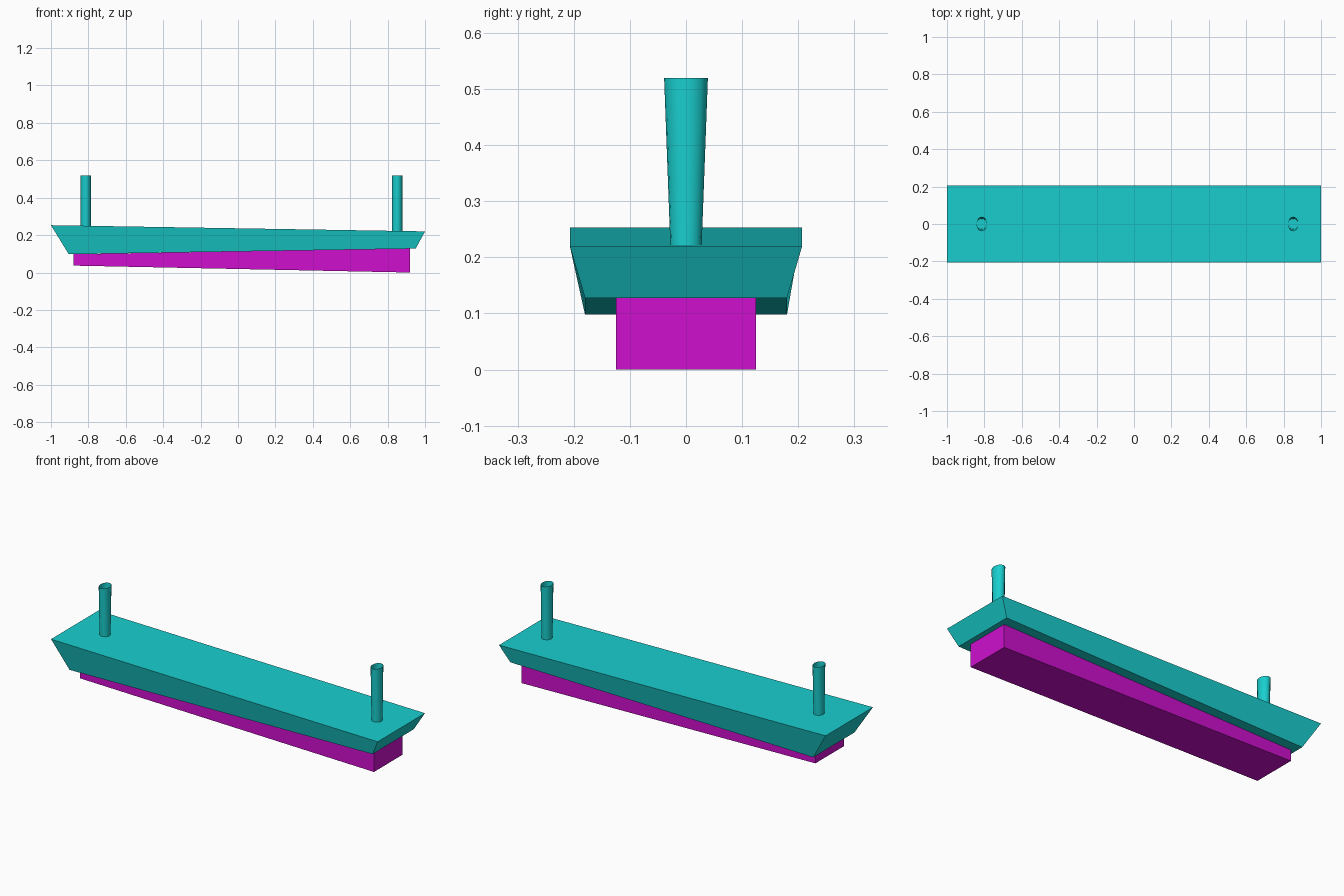
import bpy, math

if "Cube" in bpy.data.objects:
    bpy.data.objects.remove(bpy.data.objects["Cube"])


def material(name, color):
    m = bpy.data.materials.new(name)
    m.diffuse_color = color
    m.use_nodes = True
    m.node_tree.nodes["Principled BSDF"].inputs["Base Color"].default_value = m.diffuse_color
    return m


cyan = material("cyan_paint", (0.01, 0.62, 0.62, 1))
magenta = material("magenta_paint", (0.62, 0.005, 0.62, 1))


def add_object(name, verts, faces, mat):
    me = bpy.data.meshes.new(name)
    me.from_pydata(verts, [], faces)
    me.materials.append(mat)
    ob = bpy.data.objects.new(name, me)
    bpy.context.collection.objects.link(ob)
    return ob


def tapered_box(name, bottom, top, mat):
    """Each level is (left x, left z, right x, right z, half width)."""
    verts = []
    for xl, zl, xr, zr, w in (bottom, top):
        verts += [(xl, -w, zl), (xr, -w, zr), (xr, w, zr), (xl, w, zl)]
    faces = [(3, 2, 1, 0), (4, 5, 6, 7)]
    faces += [(i, (i + 1) % 4, (i + 1) % 4 + 4, i + 4) for i in range(4)]
    return add_object(name, verts, faces, mat)


# Upper hull with sloping deck and raked sides
tapered_box("upper_hull", (-0.905, 0.098, 0.95, 0.128, 0.18),
            (-1, 0.253, 1, 0.22, 0.207), cyan)

# Lower keel block
tapered_box("lower_keel", (-0.88, 0.037, 0.92, 0.0, 0.125),
            (-0.88, 0.098, 0.92, 0.128, 0.125), magenta)


def deck_z(x):
    return 0.2365 - 0.0165 * x


# Open oval posts that widen sideways towards the top
def post(name, cx, n=16):
    verts = []
    for half_y, z in ((0.028, None), (0.039, 0.52)):
        for i in range(n):
            a = math.tau * i / n
            x = cx + 0.028 * math.cos(a)
            verts.append((x, half_y * math.sin(a), deck_z(x) if z is None else z))
    faces = [(i, (i + 1) % n, (i + 1) % n + n, i + n) for i in range(n)]
    ob = add_object(name, verts, faces, cyan)
    ob.data.shade_smooth()


post("left_post", -0.814)
post("right_post", 0.851)
